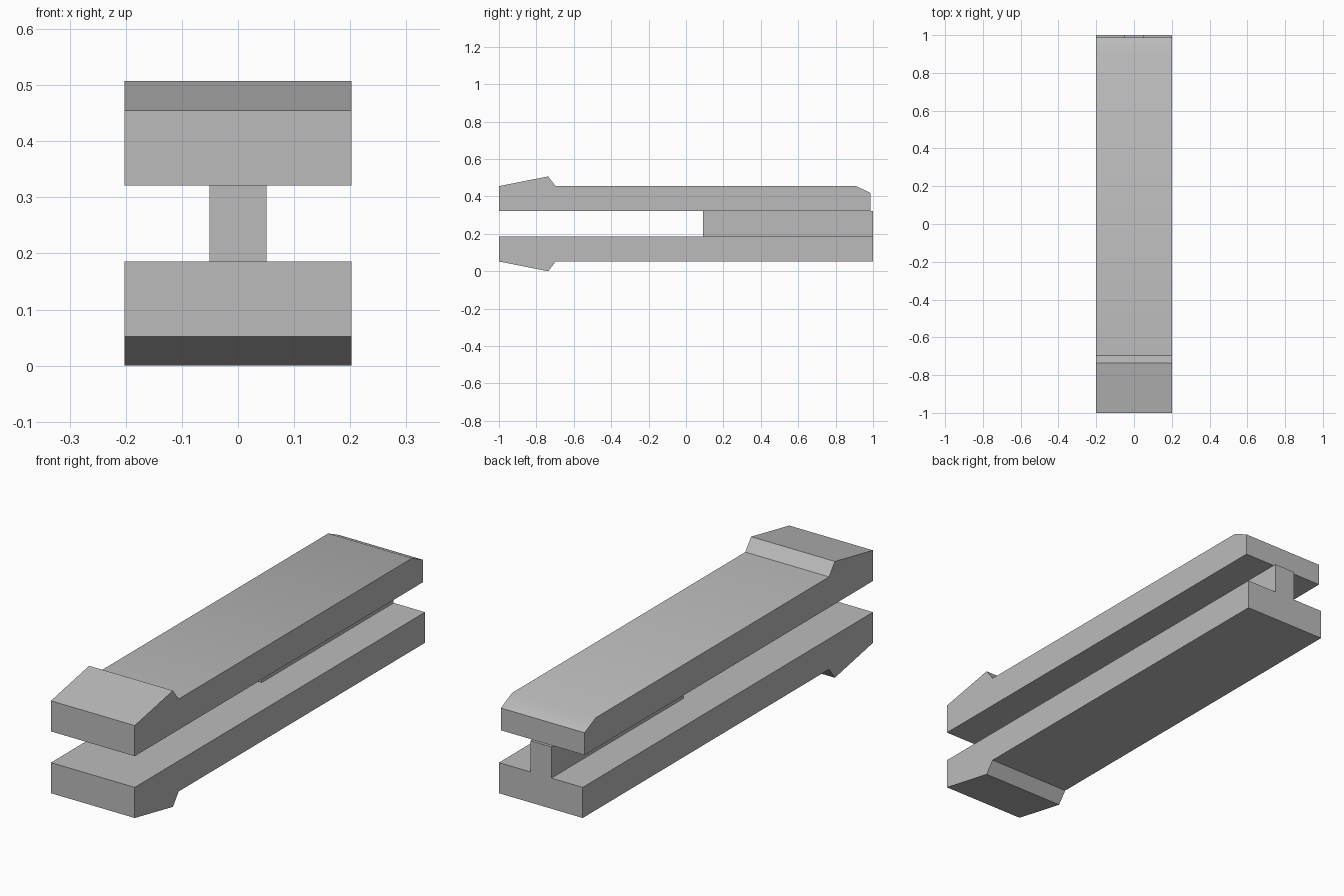
import bpy
import bmesh
import math

cube = bpy.data.objects.get("Cube")
if cube:
    bpy.data.objects.remove(cube, do_unlink=True)

grey = bpy.data.materials.new("plain grey")
grey.use_nodes = True
colour = (0.5, 0.5, 0.5, 1)
grey.diffuse_color = colour
grey.node_tree.nodes["Principled BSDF"].inputs["Base Color"].default_value = colour


def extrude_profile(name, profile, half_width):
    """Extrude a side profile of (y, z) points across the width."""
    bm = bmesh.new()
    side = bm.faces.new([bm.verts.new((-half_width, y, z)) for y, z in profile])
    result = bmesh.ops.extrude_face_region(bm, geom=[side])
    moved = [v for v in result["geom"] if isinstance(v, bmesh.types.BMVert)]
    bmesh.ops.translate(bm, verts=moved, vec=(2 * half_width, 0, 0))
    bmesh.ops.recalc_face_normals(bm, faces=bm.faces)
    mesh = bpy.data.meshes.new(name)
    bm.to_mesh(mesh)
    bm.free()
    mesh.materials.append(grey)
    obj = bpy.data.objects.new(name, mesh)
    bpy.context.collection.objects.link(obj)
    bpy.ops.object.select_all(action="DESELECT")
    obj.select_set(True)
    bpy.context.view_layer.objects.active = obj
    bpy.ops.object.shade_smooth_by_angle(angle=math.radians(30))
    return obj


MID = 0.2535          # height of the plane between the two arms
INNER, OUTER, TIP = 0.068, 0.2015, 0.2535
hook = [(-1, INNER), (-1, OUTER), (-0.737, TIP), (-0.697, OUTER)]


def arm(name, side, back):
    points = [(y, MID + side * h) for y, h in hook + back]
    return extrude_profile(name, points, 0.202)


# Upper arm with a sloped back edge, lower arm with a square one
arm("upper_arm", 1, [(0.91, OUTER), (0.987, 0.165), (0.987, INNER)])
arm("lower_arm", -1, [(1, OUTER), (1, INNER)])

# Narrow web joining the arms at the back
low, high = MID - INNER, MID + INNER
extrude_profile("spacer_web", [(0.09, low), (1, low), (1, high), (0.09, high)], 0.051)
